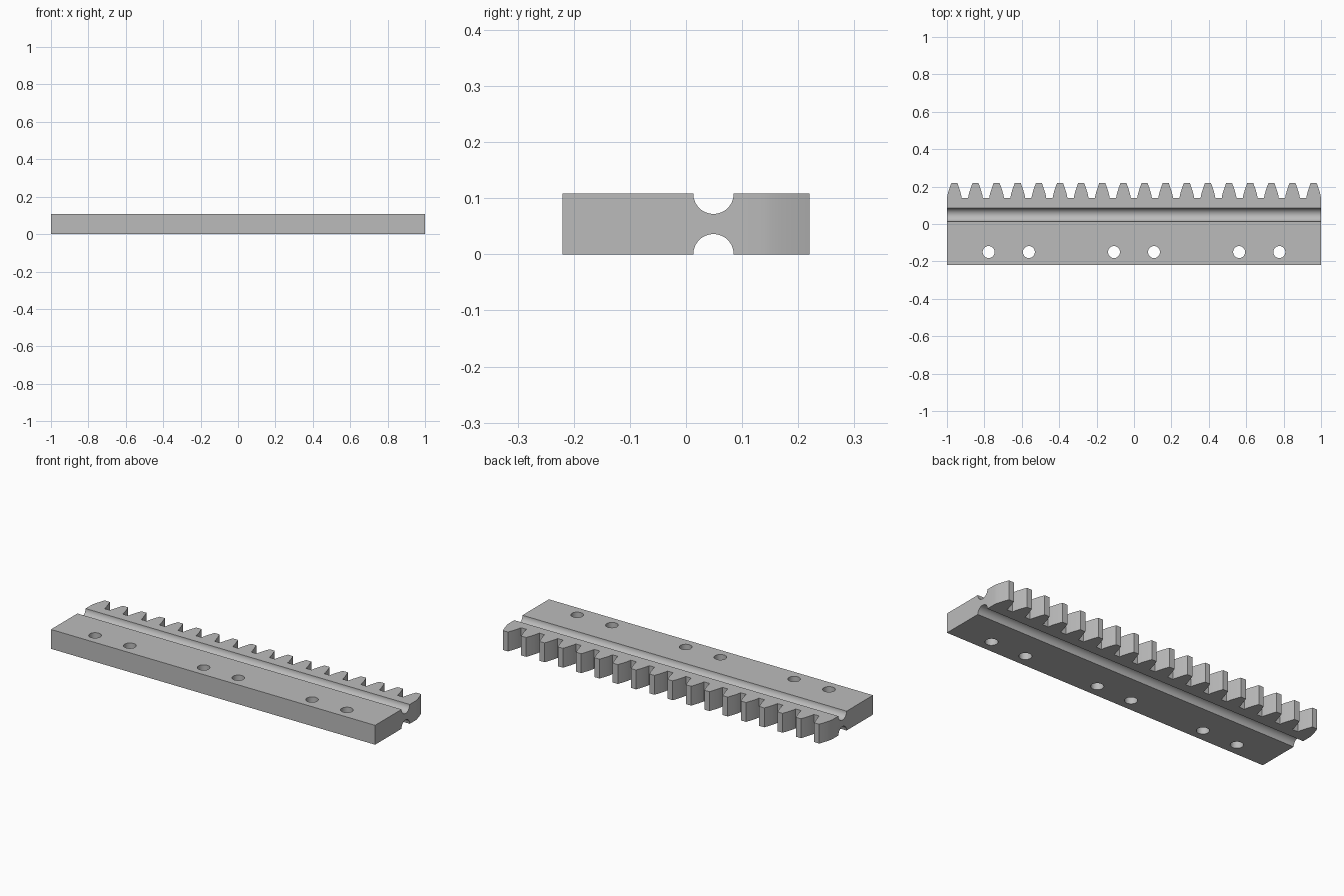
import bpy
import bmesh
import math

cube = bpy.data.objects.get("Cube")
if cube:
    bpy.data.objects.remove(cube, do_unlink=True)

HALF_LENGTH, HALF_DEPTH, HEIGHT = 1.0, 0.22, 0.108
TEETH, TOOTH_DEPTH, ROOT_HALF, TIP_HALF = 18, 0.081, 0.0395, 0.0155
GROOVE_Y, GROOVE_RADIUS = 0.049, 0.036
HOLE_Y, HOLE_RADIUS = -0.15, 0.032
FLANK_STEPS = 6

# Single steel grey finish
steel = bpy.data.materials.new("steel_grey")
steel.use_nodes = True
grey = (0.5, 0.5, 0.5, 1)
steel.diffuse_color = grey
steel.node_tree.nodes["Principled BSDF"].inputs["Base Color"].default_value = grey


def tooth_flank():
    """Offsets (half width, y) of one convex flank from root to tip."""
    points = []
    for i in range(FLANK_STEPS + 1):
        t = i / FLANK_STEPS
        half = ROOT_HALF - (ROOT_HALF - TIP_HALF) * t ** 1.3
        points.append((half, HALF_DEPTH - TOOTH_DEPTH * (1 - t)))
    return points


def make_rack():
    # Outline: straight front edge, toothed back edge
    outline = [(-HALF_LENGTH, -HALF_DEPTH), (HALF_LENGTH, -HALF_DEPTH)]
    flank = tooth_flank()
    last = HALF_LENGTH - ROOT_HALF
    pitch = 2 * last / (TEETH - 1)
    for n in range(TEETH):
        centre = last - n * pitch
        outline += [(centre + half, y) for half, y in flank]
        outline += [(centre - half, y) for half, y in reversed(flank)]
    bm = bmesh.new()
    face = bm.faces.new([bm.verts.new((x, y, 0)) for x, y in outline])
    solid = bmesh.ops.extrude_face_region(bm, geom=[face])["geom"]
    top = [v for v in solid if isinstance(v, bmesh.types.BMVert)]
    bmesh.ops.translate(bm, verts=top, vec=(0, 0, HEIGHT))
    bmesh.ops.recalc_face_normals(bm, faces=bm.faces)
    mesh = bpy.data.meshes.new("gear_rack")
    bm.to_mesh(mesh)
    bm.free()
    mesh.materials.append(steel)
    rack = bpy.data.objects.new("gear_rack", mesh)
    bpy.context.collection.objects.link(rack)
    return rack


def cut_cylinder(target, radius, length, location, rotation=(0, 0, 0)):
    bpy.ops.mesh.primitive_cylinder_add(
        vertices=48, radius=radius, depth=length, location=location, rotation=rotation)
    cutter = bpy.context.object
    cutter.name = "cutter"
    cutter.hide_render = True
    cutter.data.materials.append(steel)
    bpy.ops.object.select_all(action="DESELECT")
    target.select_set(True)
    bpy.context.view_layer.objects.active = target
    cut = target.modifiers.new("cut", "BOOLEAN")
    cut.operation = "DIFFERENCE"
    cut.solver = "EXACT"
    cut.object = cutter
    bpy.ops.object.modifier_apply(modifier=cut.name)
    bpy.data.objects.remove(cutter, do_unlink=True)


rack = make_rack()

# Half-round grooves along the top and the underside
for z in (0, HEIGHT):
    cut_cylinder(rack, GROOVE_RADIUS, 3, (0, GROOVE_Y, z), (0, math.pi / 2, 0))

# Three pairs of mounting holes
for x in (0.107, 0.562, 0.777):
    for side in (-1, 1):
        cut_cylinder(rack, HOLE_RADIUS, 1, (side * x, HOLE_Y, HEIGHT / 2))

# Smooth curved flanks, grooves and bores, with crisp edges elsewhere
bpy.ops.object.select_all(action="DESELECT")
rack.select_set(True)
bpy.context.view_layer.objects.active = rack
bpy.ops.object.shade_smooth_by_angle(angle=math.radians(30))
